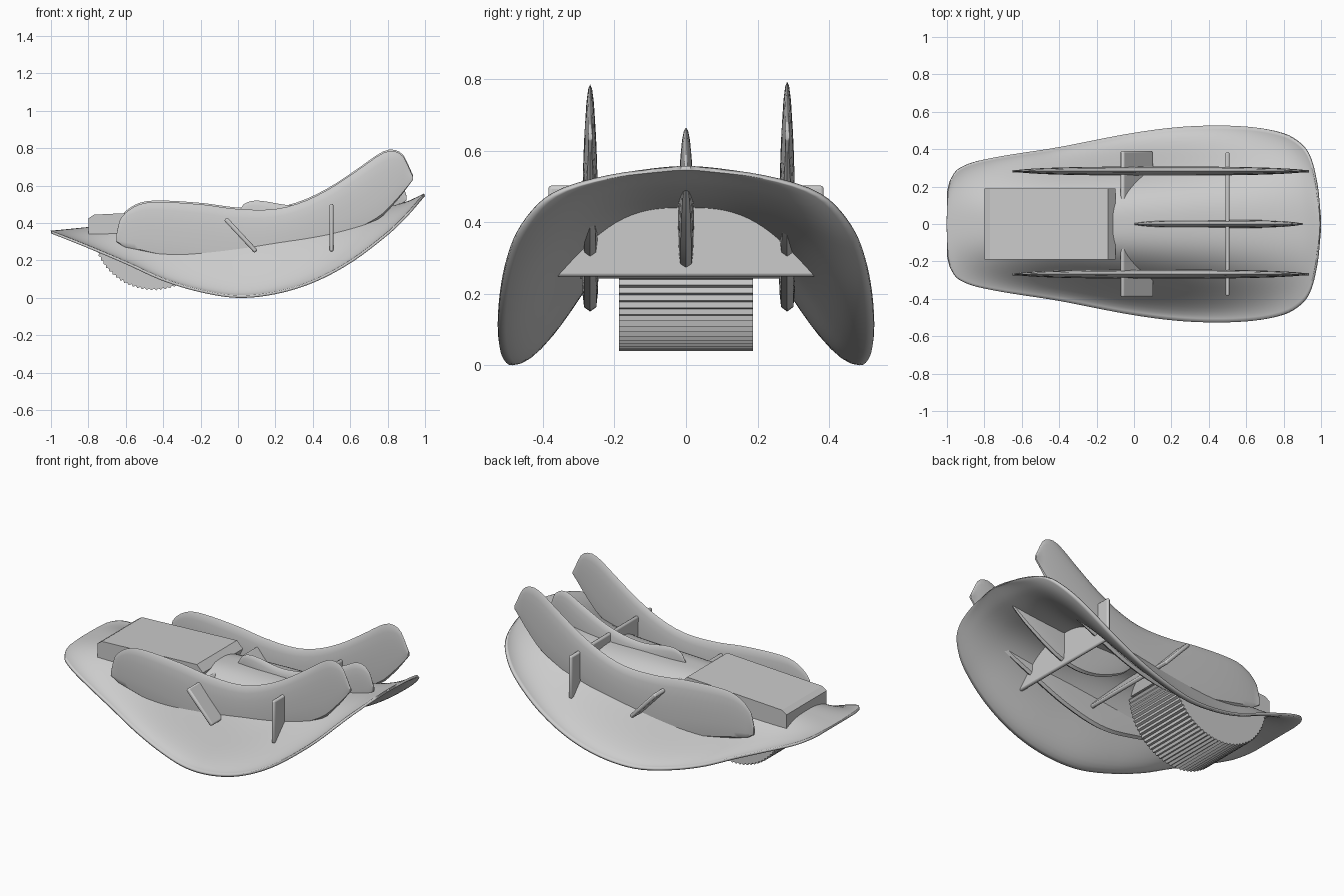
import bpy, bmesh, math

if "Cube" in bpy.data.objects:
    bpy.data.objects.remove(bpy.data.objects["Cube"])


def curve(pts, x):
    """Smooth cubic interpolation through (x, value) points."""
    x = min(max(x, pts[0][0]), pts[-1][0])
    n = len(pts)
    i = 0
    while i < n - 2 and x > pts[i + 1][0]:
        i += 1

    def slope(k):
        a, b = pts[max(k - 1, 0)], pts[min(k + 1, n - 1)]
        return (b[1] - a[1]) / (b[0] - a[0])
    (x0, y0), (x1, y1) = pts[i], pts[i + 1]
    h = x1 - x0
    t = (x - x0) / h
    return ((2*t**3 - 3*t*t + 1) * y0 + (t**3 - 2*t*t + t) * h * slope(i)
            + (3*t*t - 2*t**3) * y1 + (t**3 - t*t) * h * slope(i + 1))


def finish(name, bm, smooth=True, angle=40):
    bmesh.ops.recalc_face_normals(bm, faces=bm.faces)
    me = bpy.data.meshes.new(name)
    bm.to_mesh(me)
    bm.free()
    ob = bpy.data.objects.new(name, me)
    bpy.context.collection.objects.link(ob)
    if smooth:
        bpy.ops.object.select_all(action='DESELECT')
        ob.select_set(True)
        bpy.context.view_layer.objects.active = ob
        bpy.ops.object.shade_smooth_by_angle(angle=math.radians(angle))
    return ob


# Curved saddle shell: rim height, ridge height and half width along x
RIM = [(-1, .345), (-.8, .265), (-.6, .18), (-.4, .09), (-.2, .03), (0, 0), (.2, .02),
       (.4, .08), (.6, .185), (.8, .335), (.9, .43), (1, .545)]
RIDGE = [(-1, .345), (-.8, .365), (-.5, .40), (-.1, .435), (.2, .44), (.5, .44),
         (.75, .465), (.9, .50), (1, .545)]
WIDTH = [(-1, .17), (-.985, .23), (-.94, .295), (-.8, .345), (-.4, .41), (0, .485), (.3, .52),
         (.6, .52), (.8, .485), (.9, .425), (.95, .345), (.985, .19), (1, .03)]
bm = bmesh.new()
NX, NV = 80, 48
rows = []
for i in range(NX + 1):
    x = -math.cos(math.pi * i / NX)
    w, lo, hi = curve(WIDTH, x), curve(RIM, x), curve(RIDGE, x)
    row = []
    for j in range(NV + 1):
        v = 2 * j / NV - 1
        g = (1 + math.cos(math.pi * abs(v) ** 1.45)) / 2
        row.append(bm.verts.new((x, v * w, lo + (hi - lo) * g)))
    rows.append(row)
for a, b in zip(rows, rows[1:]):
    for j in range(NV):
        bm.faces.new((a[j], b[j], b[j + 1], a[j + 1]))
shell = finish("saddle_shell", bm, angle=60)
if shell.data.polygons[NX * NV // 2].normal.z < 0:
    shell.data.flip_normals()
sol = shell.modifiers.new("thickness", 'SOLIDIFY')
sol.thickness = .014
sol.offset = 1


def fin(name, y, top, bottom, half, dz=0):
    """Upright blade lofted from lens-shaped sections."""
    bm = bmesh.new()
    x0, x1 = top[0][0], top[-1][0]
    n, m = 44, 16
    rings = []
    for i in range(n + 1):
        u = -math.cos(math.pi * i / n)
        x = (x0 + x1) / 2 + u * (x1 - x0) / 2
        zt, zb = curve(top, x) + dz, curve(bottom, x)
        th = half * max(1 - abs(u) ** 3, .12) ** .6
        ring = []
        for k in range(m):
            s = math.sin(2 * math.pi * k / m)
            c = math.cos(2 * math.pi * k / m)
            # fuller towards the bottom edge, thin at the top
            yy = math.copysign(abs(c) ** (1 if s > 0 else .35), c) * th
            ring.append(bm.verts.new((x, y + yy, (zt + zb) / 2 + s * (zt - zb) / 2)))
        rings.append(ring)
    for a, b in zip(rings, rings[1:]):
        for k in range(m):
            bm.faces.new((a[k], a[(k + 1) % m], b[(k + 1) % m], b[k]))
    bm.faces.new(rings[0])
    bm.faces.new(rings[-1])
    finish(name, bm)


# Two long side fins and the shorter centre fin
TOP = [(-.65, .34), (-.63, .42), (-.55, .49), (-.45, .512), (-.2, .5), (0, .475), (.2, .475),
       (.35, .515), (.5, .59), (.65, .69), (.75, .76), (.81, .785), (.88, .76), (.935, .65)]
BOT = [(-.65, .30), (-.6, .27), (-.25, .185), (0, .15), (.25, .2), (.5, .3), (.75, .42),
       (.85, .52), (.935, .63)]
fin("side_fin_near", -.268, TOP, BOT, .024)
fin("side_fin_far", .283, TOP, BOT, .024, .008)
fin("centre_fin", 0,
    [(0, .45), (.03, .50), (.1, .52), (.3, .495), (.5, .53), (.7, .62), (.8, .665), (.87, .63), (.9, .55)],
    [(0, .43), (.1, .34), (.3, .26), (.5, .27), (.75, .4), (.9, .52)], .022)


def cross_plate(name, loc, size, tilt):
    bpy.ops.mesh.primitive_cube_add(size=1, location=loc, rotation=(0, tilt, 0))
    ob = bpy.context.object
    ob.name = name
    ob.scale = size
    bpy.ops.object.transform_apply(location=False, rotation=False, scale=True)
    bev = ob.modifiers.new("soft_edges", 'BEVEL')
    bev.width = .009
    bev.segments = 2
    bpy.ops.object.shade_smooth_by_angle(angle=math.radians(40))


# Cross plates running through the shell
cross_plate("upright_cross_plate", (.5, 0, .375), (.022, .77, .255), 0)
cross_plate("tilted_cross_plate", (.015, 0, .335), (.24, .78, .024), math.radians(47))


def prism(name, profile, half):
    bm = bmesh.new()
    sides = [[bm.verts.new((x, y, z)) for x, z in profile] for y in (-half, half)]
    n = len(profile)
    for k in range(n):
        bm.faces.new((sides[0][k], sides[0][(k + 1) % n], sides[1][(k + 1) % n], sides[1][k]))
    bm.faces.new(sides[0])
    bm.faces.new(sides[1])
    finish(name, bm, smooth=False)


# Flat-topped housing
prism("housing", [(-.8, .33), (-.8, .425), (-.77, .445), (-.14, .475), (-.1, .435), (-.13, .37), (-.6, .33)], .19)

# Ribbed drum below the housing
ribs = []
for k in range(81):
    a = math.radians(182 + 176 * k / 80)
    r = .33 if k % 2 else .32
    ribs.append((-.45 + r * math.cos(a), .37 + r * math.sin(a)))
prism("ribbed_drum", ribs, .188)
